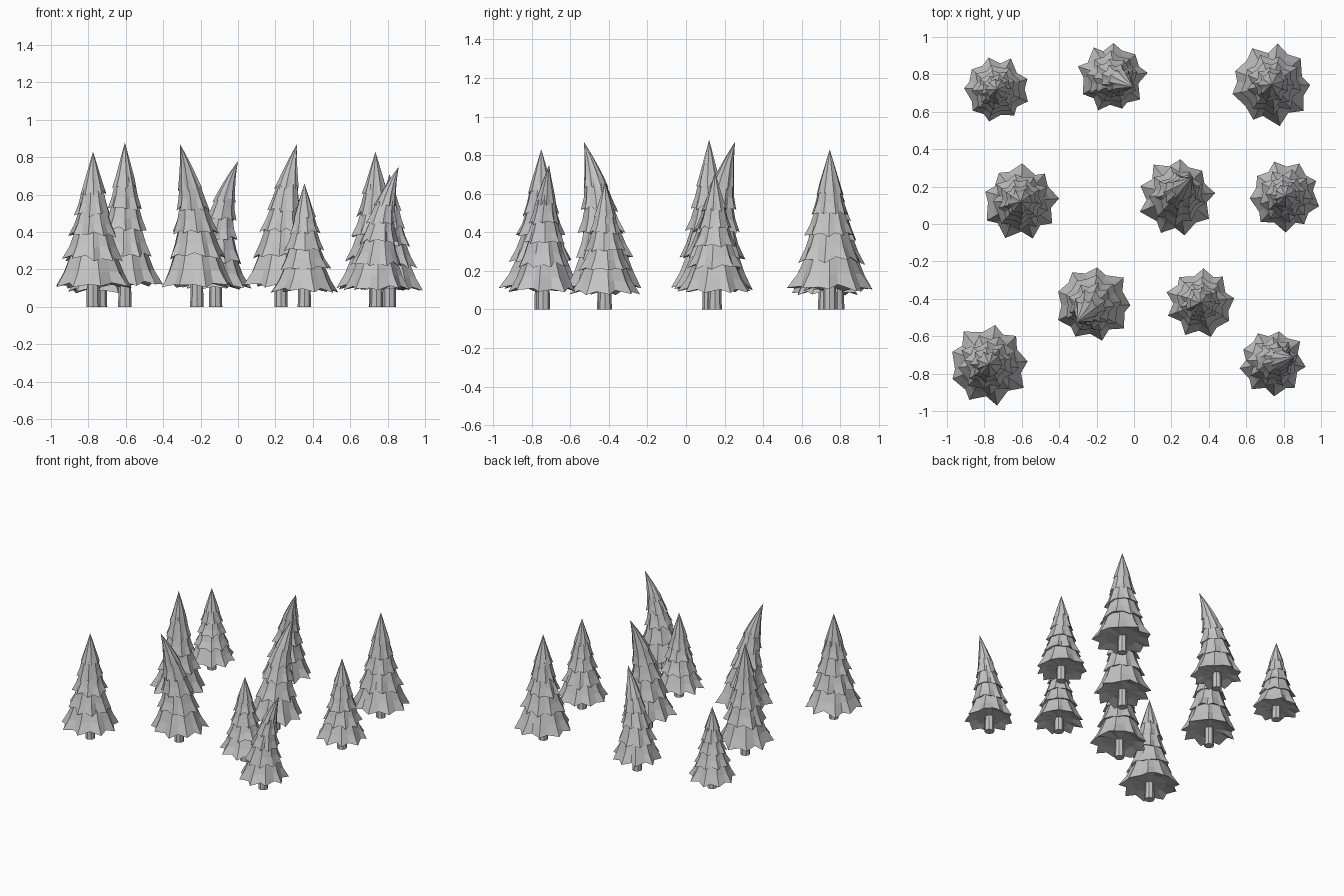
import bpy, bmesh, math, random
from mathutils import Vector

random.seed(4)
cube = bpy.data.objects.get("Cube")
if cube:
    bpy.data.objects.remove(cube, do_unlink=True)

grey = bpy.data.materials.new("plain_grey")
grey.use_nodes = True
COLOUR = (0.55, 0.55, 0.55, 1)
grey.diffuse_color = COLOUR
grey.node_tree.nodes["Principled BSDF"].inputs["Base Color"].default_value = COLOUR

LOBES = 9
# Height and radius of each skirt's hem, as shares of the tree's own
TIERS = [(0.125, 1.0), (0.30, 0.76), (0.455, 0.60), (0.59, 0.46), (0.72, 0.33)]


def loft(bm, rings, start, end):
    """Skin a closed surface through rings, with a point at each end."""
    loops = [[bm.verts.new(p) for p in ring] for ring in rings]
    first, last = bm.verts.new(start), bm.verts.new(end)
    n = len(loops[0])
    for i in range(n):
        j = (i + 1) % n
        bm.faces.new((first, loops[0][i], loops[0][j]))
        bm.faces.new((last, loops[-1][j], loops[-1][i]))
        for a, b in zip(loops, loops[1:]):
            bm.faces.new((a[i], b[i], b[j], a[j]))


def finish(bm, name):
    bmesh.ops.recalc_face_normals(bm, faces=bm.faces)
    mesh = bpy.data.meshes.new(name)
    bm.to_mesh(mesh)
    bm.free()
    mesh.materials.append(grey)
    bpy.context.collection.objects.link(bpy.data.objects.new(name, mesh))


def skirt(bm, hem, top, radius, height, is_tip):
    """One pleated tier: shoulder, middle, jagged hem and hollow underside."""
    turn = random.uniform(0, math.tau)
    spokes = []
    for i in range(LOBES * 2):
        angle = turn + math.pi * (i + random.uniform(-0.25, 0.25)) / LOBES
        valley = i % 2
        spokes.append((angle, valley, random.uniform(0.93, 1.04),
                       random.uniform(-0.012, 0.012) * height))

    def ring(share, z, pleat, jag):
        points = []
        for angle, valley, scale, drop in spokes:
            r = radius * share * (1 - pleat * valley) * (1 + (scale - 1) * jag)
            lift = jag * (drop + 0.02 * height * valley)
            points.append(Vector((r * math.cos(angle), r * math.sin(angle), z + lift)))
        return points

    span = top - hem
    if is_tip:
        # The top tier narrows to a sharp point
        upper = [ring(1 - t, hem + span * t, 0.1, 0) for t in (0.85, 0.65, 0.45, 0.25)]
    else:
        upper = [ring(0.58, top, 0.06, 0), ring(0.77, hem + span * 0.45, 0.1, 0.3)]
    lower = [ring(1, hem, 0.17, 1), ring(0.6, hem + 0.03 * height, 0.1, 0.3)]
    loft(bm, upper + lower, (0, 0, top), (0, 0, hem + 0.035 * height))


def pine(name, x, y, height, radius, lean=(0, 0)):
    bm = bmesh.new()
    for k, (hem, share) in enumerate(TIERS):
        is_tip = k == len(TIERS) - 1
        top = 1 if is_tip else TIERS[k + 1][0] + 0.035
        skirt(bm, hem * height, top * height, radius * share, height, is_tip)
    # Bend the crown and move the tree to its place
    for v in bm.verts:
        t = max(0, v.co.z / height)
        v.co += Vector((x + lean[0] * t ** 3, y + lean[1] * t ** 3, 0))
    finish(bm, name + "_foliage")

    # Faceted trunk
    bm = bmesh.new()
    sides = 8
    rings = []
    for r, z in ((0.036, 0), (0.03, 0.3 * height)):
        rings.append([(x + r * math.cos(math.tau * i / sides),
                       y + r * math.sin(math.tau * i / sides), z) for i in range(sides)])
    loft(bm, rings, (x, y, 0), (x, y, 0.3 * height))
    finish(bm, name + "_trunk")


# Straight trees
pine("front_right_pine", -0.775, -0.75, 0.83, 0.218)
pine("middle_right_pine", -0.605, 0.12, 0.88, 0.205)
pine("back_right_pine", -0.735, 0.72, 0.64, 0.18)
pine("back_left_pine", 0.735, 0.745, 0.83, 0.218)
pine("middle_left_pine", 0.81, 0.15, 0.71, 0.192)
pine("inner_front_left_pine", 0.355, -0.42, 0.66, 0.185)
# Trees with a bent crown
pine("inner_front_right_pine", -0.22, -0.425, 0.87, 0.208, (-0.09, -0.105))
pine("inner_back_pine", -0.12, 0.785, 0.78, 0.188, (0.12, -0.055))
pine("centre_left_pine", 0.23, 0.145, 0.87, 0.208, (0.085, 0.11))
pine("front_left_pine", 0.74, -0.74, 0.75, 0.182, (0.12, 0.03))
